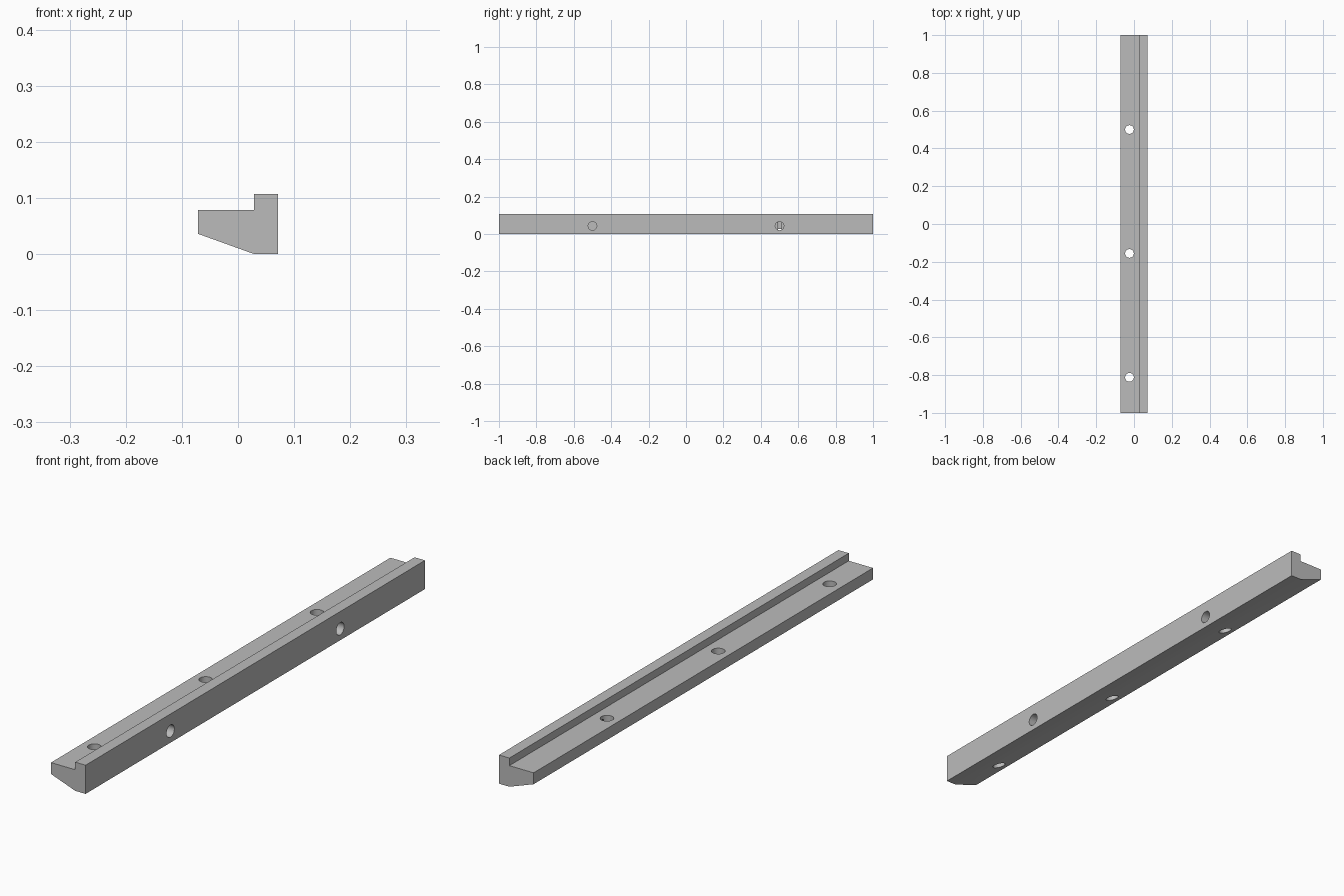
import bpy, bmesh, math

cube = bpy.data.objects.get("Cube")
if cube:
    bpy.data.objects.remove(cube, do_unlink=True)

grey = bpy.data.materials.new("mid grey")
grey.use_nodes = True
colour = (0.5, 0.5, 0.5, 1)
grey.diffuse_color = colour
grey.node_tree.nodes["Principled BSDF"].inputs["Base Color"].default_value = colour

# Stepped rail profile (x, z), extruded along y
profile = [(-0.0714, 0.036), (0.0286, 0), (0.0714, 0),
           (0.0714, 0.107), (0.0286, 0.107), (0.0286, 0.0786), (-0.0714, 0.0786)]
mesh = bpy.data.meshes.new("rail")
bm = bmesh.new()
end = bm.faces.new([bm.verts.new((x, -1, z)) for x, z in profile])
extruded = bmesh.ops.extrude_face_region(bm, geom=[end])["geom"]
bmesh.ops.translate(bm, vec=(0, 2, 0),
                    verts=[v for v in extruded if isinstance(v, bmesh.types.BMVert)])
bmesh.ops.recalc_face_normals(bm, faces=bm.faces)
bm.to_mesh(mesh)
bm.free()
mesh.materials.append(grey)
rail = bpy.data.objects.new("rail", mesh)
bpy.context.collection.objects.link(rail)


def drill(location, depth, rotation=(0, 0, 0)):
    """Cut one round hole out of the rail."""
    bpy.ops.mesh.primitive_cylinder_add(vertices=48, radius=0.023, depth=depth,
                                        location=location, rotation=rotation)
    cutter = bpy.context.object
    cutter.name = "hole_cutter"
    cutter.hide_render = True
    cutter.data.materials.append(grey)
    bpy.ops.object.select_all(action="DESELECT")
    rail.select_set(True)
    bpy.context.view_layer.objects.active = rail
    cut = rail.modifiers.new("hole", "BOOLEAN")
    cut.operation = "DIFFERENCE"
    cut.solver = "EXACT"
    cut.object = cutter
    bpy.ops.object.modifier_apply(modifier=cut.name)
    bpy.data.objects.remove(cutter, do_unlink=True)


# Vertical through holes in the low ledge
for y in (0.5, -0.156, -0.812):
    drill((-0.024, y, 0.05), 0.3)

# Blind holes in the tall side, ending just inside the ledge holes
tip, mouth = -0.003, 0.12
for y in (-0.5, 0.5):
    drill(((tip + mouth) / 2, y, 0.043), mouth - tip, (0, math.pi / 2, 0))

bpy.ops.object.shade_smooth_by_angle(angle=math.radians(20))
